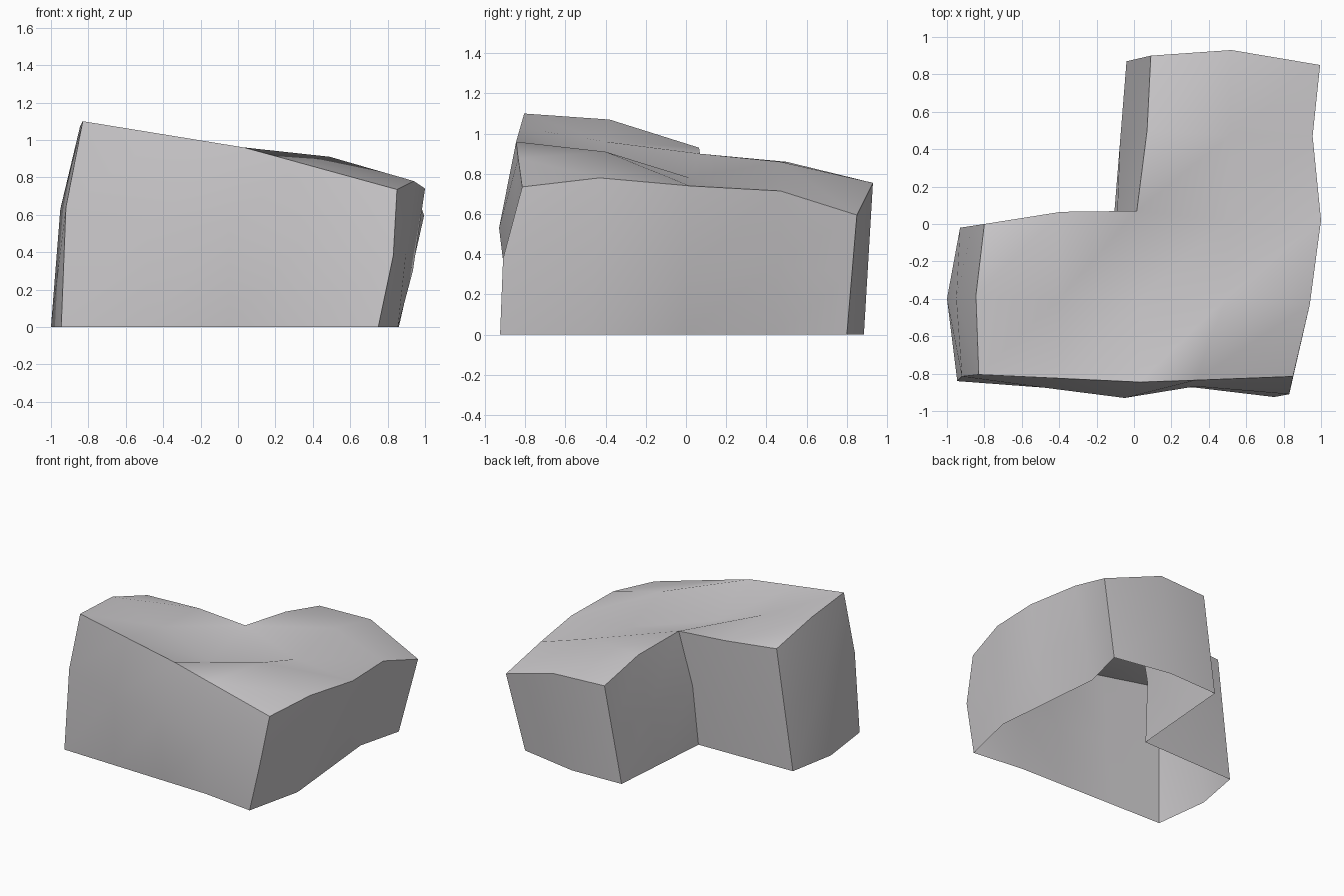
import bpy, bmesh, math
from mathutils import Vector

if "Cube" in bpy.data.objects:
    bpy.data.objects.remove(bpy.data.objects["Cube"])

# Outline runs counter-clockwise from the front left corner; None = midpoint of neighbours
rim = [(-.83, -.805, 1.10), None, (.03, -.845, .96), (.33, -.835, .878), (.85, -.815, .735),
       (.94, -.43, .78), (1, .02, .74), (.955, .47, .715), (.995, .85, .595),
       (.52, .93, .755), (.09, .90, .76), (.07, .50, .86), (.015, .07, .90),
       (-.39, .065, .93), (-.80, 0, .95), (-.845, -.38, 1.07)]
foot = [(-.945, -.84, 0), None, (-.05, -.865, 0), (.33, -.875, 0), (.75, -.925, 0),
        (.855, -.47, 0), None, (.77, .445, 0), (.86, .80, 0),
        (.39, .885, 0), (-.04, .87, 0), None, (-.11, 0, 0),
        None, (-.93, -.02, 0), (-1, -.40, 0)]
# Places where the wall bulges at half height; elsewhere it runs straight
bulge = {0: (-.92, -.815, .64), 1: (-.48, -.875, .56), 2: (-.05, -.93, .53),
         3: (.33, -.868, .44), 4: (.83, -.91, .38), 6: (.935, 0, .30),
         12: (-.09, .045, .48), 15: (-.95, -.40, .63)}
# Inner points of the uneven top, with a dip beside the inner corner
inner = [(-.40, -.40, .96), (.03, -.40, .80), (.49, -.40, .91),
         (.50, .02, .78), (.51, .47, .86)]


def fill(ring):
    n = len(ring)
    return [Vector(p) if p else (Vector(ring[i - 1]) + Vector(ring[(i + 1) % n])) / 2
            for i, p in enumerate(ring)]


rim, foot = fill(rim), fill(foot)
waist = [Vector(bulge[i]) if i in bulge else (rim[i] + foot[i]) / 2 for i in range(16)]

bm = bmesh.new()
top, mid, low = ([bm.verts.new(p) for p in ring] for ring in (rim, waist, foot))
hub = [bm.verts.new(p) for p in inner]

# Walls, open underneath
for i in range(16):
    j = (i + 1) % 16
    bm.faces.new((low[i], low[j], mid[j], mid[i]))
    bm.faces.new((mid[i], mid[j], top[j], top[i]))

# Top: L-shaped grid, rows from front to back, split along one diagonal
rows = [top[0:5],
        [top[15], hub[0], hub[1], hub[2], top[5]],
        [top[14], top[13], top[12], hub[3], top[6]],
        [None, None, top[11], hub[4], top[7]],
        [None, None, top[10], top[9], top[8]]]
for a, b in zip(rows, rows[1:]):
    for k in range(4):
        if a[k] and b[k]:
            bm.faces.new((a[k], a[k + 1], b[k + 1]))
            bm.faces.new((a[k], b[k + 1], b[k]))

# Crisp rim and vertical corners, soft faces between
for f in bm.faces:
    f.smooth = True
hard = [{ring[i], nxt[i]} for i in (0, 4, 8, 10, 12, 14)
        for ring, nxt in ((low, mid), (mid, top))]
hard += [{top[i], top[(i + 1) % 16]} for i in range(16)]
for e in bm.edges:
    if set(e.verts) in hard:
        e.smooth = False

mesh = bpy.data.meshes.new("corner_rock_block")
bm.to_mesh(mesh)
bm.free()
block = bpy.data.objects.new("corner_rock_block", mesh)
bpy.context.collection.objects.link(block)

grey = bpy.data.materials.new("stone grey")
grey.diffuse_color = (.60, .585, .60, 1)
grey.use_nodes = True
grey.node_tree.nodes["Principled BSDF"].inputs["Base Color"].default_value = grey.diffuse_color
mesh.materials.append(grey)
